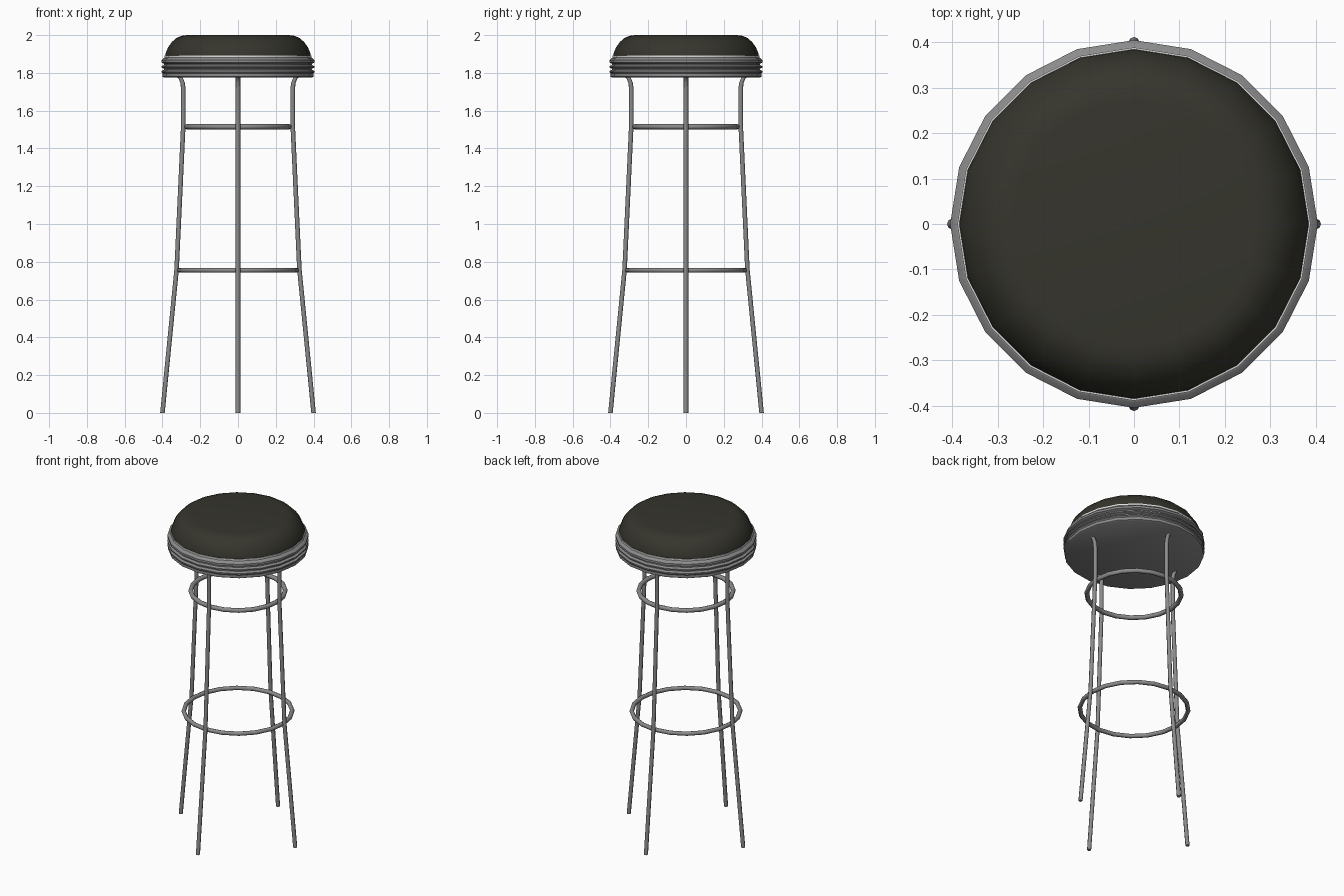
import bpy, bmesh, math
from mathutils import Vector

cube = bpy.data.objects.get("Cube")
if cube:
    bpy.data.objects.remove(cube, do_unlink=True)

SIDES = 20


def material(name, color):
    m = bpy.data.materials.new(name)
    m.use_nodes = True
    m.diffuse_color = (*color, 1)
    m.node_tree.nodes["Principled BSDF"].inputs["Base Color"].default_value = (*color, 1)
    return m


metal = material("brushed steel", (0.26, 0.26, 0.26))
leather = material("dark leather", (0.036, 0.035, 0.026))
trim = material("pale trim", (0.75, 0.75, 0.75))


def finish(name, bm, mat, angle):
    bmesh.ops.recalc_face_normals(bm, faces=bm.faces)
    mesh = bpy.data.meshes.new(name)
    bm.to_mesh(mesh)
    bm.free()
    mesh.materials.append(mat)
    obj = bpy.data.objects.new(name, mesh)
    bpy.context.collection.objects.link(obj)
    bpy.ops.object.select_all(action='DESELECT')
    obj.select_set(True)
    bpy.context.view_layer.objects.active = obj
    bpy.ops.object.shade_smooth_by_angle(angle=math.radians(angle))
    return obj


def loft(bm, rings, closed=False):
    pairs = list(zip(rings, rings[1:] + rings[:1])) if closed else list(zip(rings, rings[1:]))
    for a, b in pairs:
        n = len(a)
        for i in range(n):
            bm.faces.new((a[i], a[(i + 1) % n], b[(i + 1) % n], b[i]))
    if not closed:
        bm.faces.new(rings[0])
        bm.faces.new(rings[-1])


def lathe(name, profile, mat, angle=40):
    """Solid of revolution from (radius, height) points."""
    bm = bmesh.new()
    turns = [2 * math.pi * i / SIDES for i in range(SIDES)]
    loft(bm, [[bm.verts.new((r * math.cos(a), r * math.sin(a), z)) for a in turns]
              for r, z in profile])
    return finish(name, bm, mat, angle)


def hoop(name, radius, z, thick):
    bm = bmesh.new()
    rings = []
    for i in range(SIDES):
        a = 2 * math.pi * i / SIDES
        ring = []
        for j in range(8):
            t = 2 * math.pi * j / 8
            r = radius + thick * math.cos(t)
            ring.append(bm.verts.new((r * math.cos(a), r * math.sin(a), z + thick * math.sin(t))))
        rings.append(ring)
    loft(bm, rings, closed=True)
    return finish(name, bm, metal, 60)


def leg(name, turn, path, thick=0.012):
    """Round tube following (radius, height) points, at the given turn."""
    bm = bmesh.new()
    out = Vector((math.cos(turn), math.sin(turn), 0))
    side = Vector((-out.y, out.x, 0))
    loft(bm, [[bm.verts.new(out * (r + thick * math.cos(math.pi * j / 4))
                            + side * thick * math.sin(math.pi * j / 4) + Vector((0, 0, z)))
               for j in range(8)] for r, z in path])
    return finish(name, bm, metal, 60)


# Seat: domed cushion, pale edge and ribbed steel band
lathe("seat_cushion", [(0.385, 1.892), (0.383, 1.905), (0.37, 1.935), (0.35, 1.964),
                       (0.325, 1.985), (0.30, 1.996), (0.27, 2.0)], leather, 60)
lathe("seat_trim", [(0.389, 1.882), (0.389, 1.892)], trim)
lathe("seat_band", [(0.392, 1.775), (0.40, 1.780), (0.40, 1.797), (0.405, 1.803),
                    (0.405, 1.810), (0.391, 1.817), (0.391, 1.822), (0.405, 1.828),
                    (0.405, 1.835), (0.391, 1.842), (0.391, 1.848), (0.405, 1.855),
                    (0.405, 1.868), (0.394, 1.878), (0.386, 1.882)], metal, 35)

# Four splayed legs, bent outward under the seat
path = [(0.40, 0), (0.325, 0.76), (0.29, 1.515), (0.29, 1.72),
        (0.294, 1.75), (0.304, 1.772), (0.315, 1.78)]
for i, label in enumerate(("left", "back", "right", "front")):
    leg(label + "_leg", i * math.pi / 2, path)

# Bracing hoops inside the legs
hoop("upper_hoop", 0.271, 1.515, 0.014)
hoop("foot_hoop", 0.311, 0.755, 0.013)
